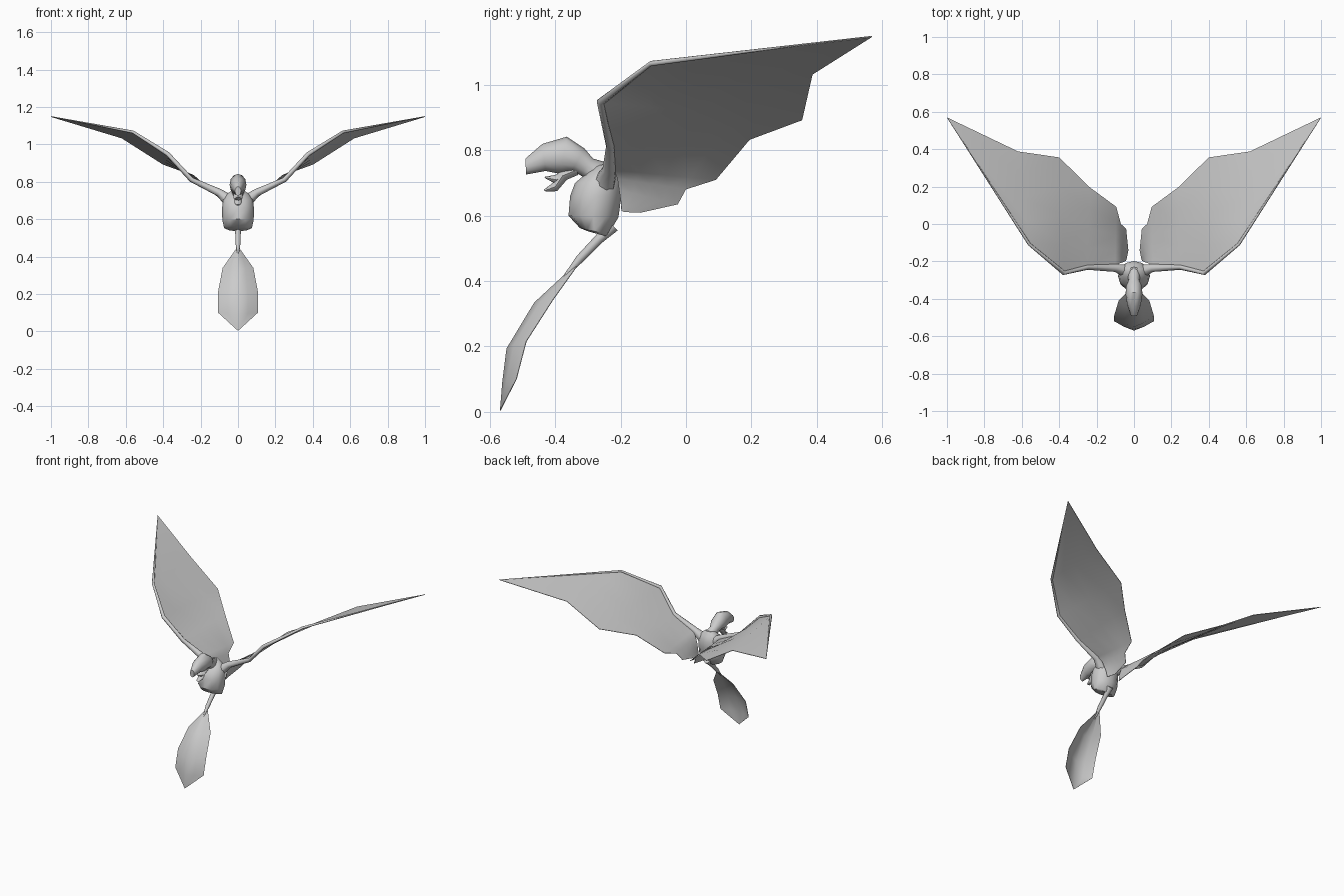
import bpy, bmesh, math
from mathutils import Vector

if "Cube" in bpy.data.objects:
    bpy.data.objects.remove(bpy.data.objects["Cube"], do_unlink=True)

grey = bpy.data.materials.new("plain grey")
grey.use_nodes = True
grey.diffuse_color = (0.6, 0.6, 0.6, 1)
grey.node_tree.nodes["Principled BSDF"].inputs["Base Color"].default_value = (0.6, 0.6, 0.6, 1)


def finish(name, bm, angle=45, mirror=False):
    bmesh.ops.recalc_face_normals(bm, faces=bm.faces)
    mesh = bpy.data.meshes.new(name)
    bm.to_mesh(mesh)
    bm.free()
    mesh.materials.append(grey)
    ob = bpy.data.objects.new(name, mesh)
    bpy.context.collection.objects.link(ob)
    bpy.ops.object.select_all(action='DESELECT')
    ob.select_set(True)
    bpy.context.view_layer.objects.active = ob
    bpy.ops.object.shade_smooth_by_angle(angle=math.radians(angle))
    if mirror:
        ob.modifiers.new("Mirror", 'MIRROR').use_mirror_merge = False
    return ob


def skin(rings):
    """Closed skin over a list of rings of points."""
    bm = bmesh.new()
    loops = [[bm.verts.new(p) for p in ring] for ring in rings]
    n = len(loops[0])
    for a, b in zip(loops, loops[1:]):
        for i in range(n):
            j = (i + 1) % n
            bm.faces.new((a[i], a[j], b[j], b[i]))
    bm.faces.new(loops[0])
    bm.faces.new(loops[-1])
    return bm


def loft(name, sections, n=12):
    """Sections: two opposite (y, z) outline points and a half width."""
    rings = []
    for (y1, z1), (y2, z2), w in sections:
        a, b = Vector((0, y1, z1)), Vector((0, y2, z2))
        mid, half = (a + b) / 2, (a - b) / 2
        turns = [math.tau * i / n for i in range(n)]
        rings.append([mid + half * math.cos(t) + Vector((w * math.sin(t), 0, 0)) for t in turns])
    return finish(name, skin(rings))


def tube(name, path, radii, mirror=False, n=8):
    pts = [Vector(p) for p in path]
    rings = []
    for i, p in enumerate(pts):
        d = pts[min(i + 1, len(pts) - 1)] - pts[max(i - 1, 0)]
        q = d.to_track_quat('Z', 'Y')
        turns = [math.tau * k / n for k in range(n)]
        rings.append([p + q @ Vector((math.cos(t), math.sin(t), 0)) * radii[i] for t in turns])
    return finish(name, skin(rings), 50, mirror)


def sheet(name, rows, thickness, mirror=False):
    """Thin sheet through rows of points; coincident points are welded."""
    bm = bmesh.new()
    grid = [[bm.verts.new(p) for p in row] for row in rows]
    for a, b in zip(grid, grid[1:]):
        for i in range(len(a) - 1):
            bm.faces.new((a[i], a[i + 1], b[i + 1], b[i]))
    bmesh.ops.remove_doubles(bm, verts=bm.verts, dist=0.0005)
    bmesh.ops.recalc_face_normals(bm, faces=bm.faces)
    bmesh.ops.solidify(bm, geom=bm.faces[:], thickness=thickness)
    return finish(name, bm, 40, mirror)


# Barrel-shaped body
loft("body", [
    ((-.30, .552), (-.245, .537), .055),
    ((-.325, .562), (-.238, .543), .074),
    ((-.36, .60), (-.207, .595), .084),
    ((-.355, .66), (-.198, .66), .085),
    ((-.34, .70), (-.198, .705), .08),
    ((-.305, .73), (-.212, .735), .062),
    ((-.285, .75), (-.23, .762), .03)])

# Head with a blunt upper beak, running back into the neck
loft("head_and_neck", [
    ((-.492, .775), (-.49, .726), .016),
    ((-.44, .82), (-.43, .737), .036),
    ((-.365, .842), (-.385, .728), .045),
    ((-.31, .805), (-.35, .735), .042),
    ((-.285, .775), (-.325, .725), .03),
    ((-.24, .762), (-.29, .70), .034),
    ((-.21, .70), (-.30, .66), .045)])

# Lower jaw with a hooked chin and a small tooth above it
loft("lower_jaw", [
    ((-.436, .679), (-.43, .674), .01),
    ((-.405, .703), (-.395, .675), .02),
    ((-.39, .735), (-.365, .71), .024),
    ((-.34, .755), (-.33, .725), .022)], 8)
loft("jaw_tooth", [
    ((-.434, .719), (-.43, .714), .008),
    ((-.40, .725), (-.395, .695), .018),
    ((-.37, .74), (-.365, .71), .02)], 8)

# Wings: arm bones along the leading edge
shoulder = (.05, -.25, .70)
elbow = (.25, -.232, .812)
wrist = (.375, -.262, .948)
knuckle = (.56, -.108, 1.066)
tip = (1.0, .57, 1.15)
tube("wing_arm", [shoulder, (.10, -.235, .742), elbow, wrist, knuckle, tip],
     [.034, .021, .013, .012, .008, .001], mirror=True)

# Wing membrane between the arm and the trailing edge
edges = [
    (tip, tip),
    (knuckle, (.62, .388, 1.035)),
    (wrist, (.40, .356, .895)),
    (elbow, (.235, .195, .835)),
    ((.10, -.22, .742), (.095, .092, .712)),
    ((.075, -.21, .715), (.07, .0, .682)),
    ((.06, -.205, .68), (.042, -.025, .636)),
    ((.05, -.20, .645), (.03, -.14, .61)),
    ((.045, -.198, .615), (.04, -.19, .612))]
rows = []
for front, back in edges:
    f, b = Vector(front), Vector(back)
    rows.append([f.lerp(b, t / 4) for t in range(5)])
sheet("wing_membrane", rows, .003, mirror=True)

# Tail stalk and folded leaf-shaped tail fin
tube("tail_stalk", [(0, -.225, .57), (0, -.265, .53), (0, -.325, .468), (0, -.375, .41)],
     [.022, .015, .013, .004])
spine = [(-.345, .445), (-.465, .334), (-.55, .193), (-.57, .003)]
rim = [(.008, -.335, .445), (.082, -.41, .34), (.106, -.49, .215), (.106, -.52, .10), (0, -.57, .003)]
middle = [spine[0], spine[1], spine[2], (-.563, .09), spine[3]]
fin = []
for (x, y, z), (my, mz) in zip(rim, middle):
    fin.append([Vector((x, y, z)), Vector((x / 2, (y + my) / 2 - .008 * (x > .01), (z + mz) / 2)),
                Vector((0, my, mz)),
                Vector((-x / 2, (y + my) / 2 - .008 * (x > .01), (z + mz) / 2)), Vector((-x, y, z))])
sheet("tail_fin", fin, .002)
